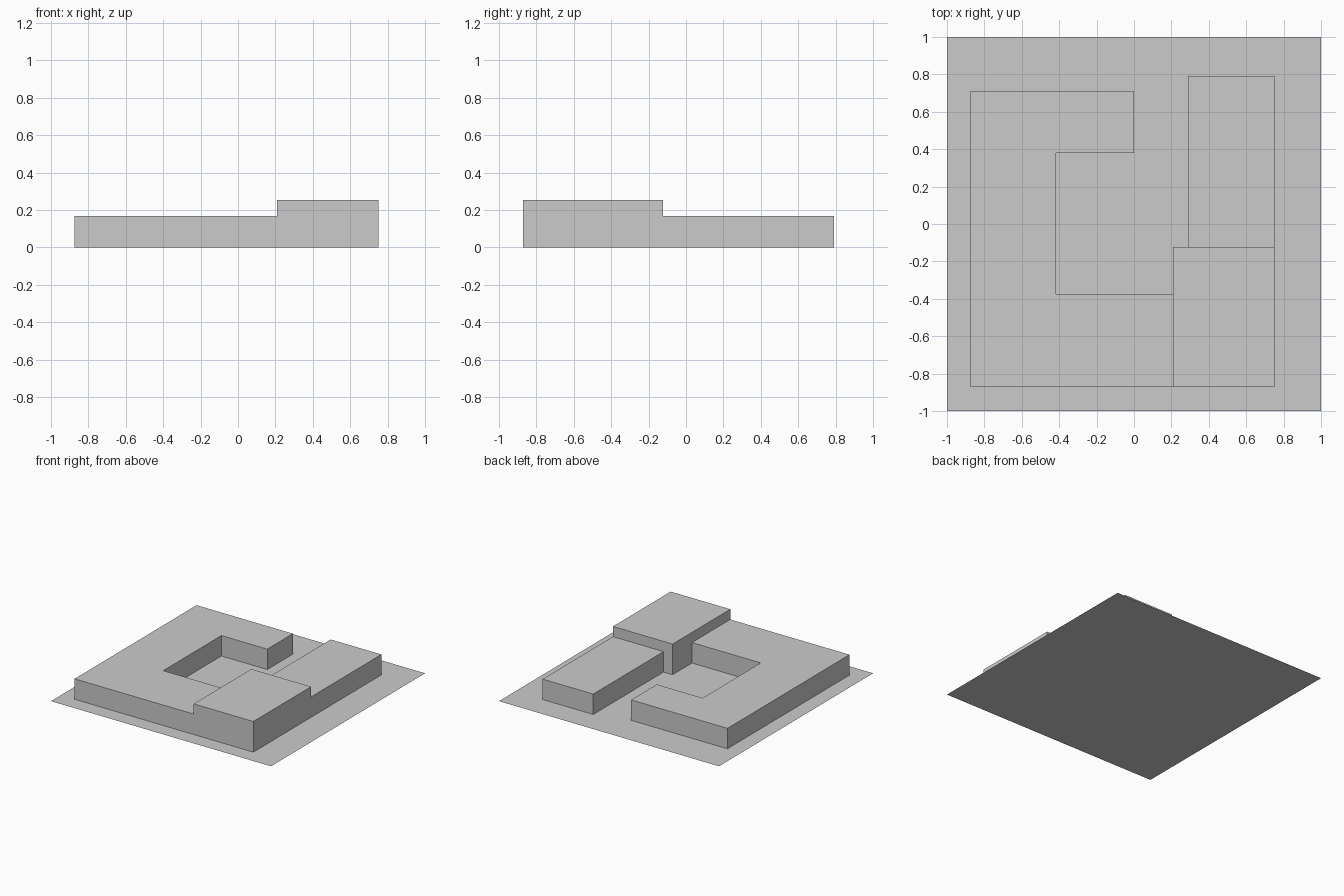
import bpy
import bmesh

if "Cube" in bpy.data.objects:
    bpy.data.objects.remove(bpy.data.objects["Cube"])


def block(name, outline, height):
    """Raise a counter-clockwise floor outline to a flat roof; height 0 gives a sheet."""
    bm = bmesh.new()
    roof = bm.faces.new([bm.verts.new((x, y, height)) for x, y in outline])
    if height:
        # walls down to the ground sheet, which closes the underside
        edges = bmesh.ops.extrude_edge_only(bm, edges=list(roof.edges))
        for g in edges["geom"]:
            if isinstance(g, bmesh.types.BMVert):
                g.co.z = 0
    bmesh.ops.recalc_face_normals(bm, faces=bm.faces)
    bm.faces.ensure_lookup_table()
    if bm.faces[0].normal.z < 0:
        bmesh.ops.reverse_faces(bm, faces=bm.faces)
    mesh = bpy.data.meshes.new(name)
    bm.to_mesh(mesh)
    bm.free()
    bpy.context.collection.objects.link(bpy.data.objects.new(name, mesh))


def rect(x0, x1, y0, y1):
    return [(x0, y0), (x1, y0), (x1, y1), (x0, y1)]


LOW, HIGH = 0.168, 0.252

# Square plot
block("ground", rect(-1, 1, -1, 1), 0)

# C-shaped wing around the courtyard
block("courtyard_wing", [(-0.875, -0.872), (0.208, -0.872), (0.208, -0.375),
                         (-0.417, -0.375), (-0.417, 0.38), (0, 0.38),
                         (0, 0.712), (-0.875, 0.712)], LOW)

# Straight wing on the right
block("right_wing", rect(0.29, 0.75, -0.123, 0.79), LOW)

# Taller block at the front right corner
block("corner_block", rect(0.208, 0.75, -0.872, -0.123), HIGH)
